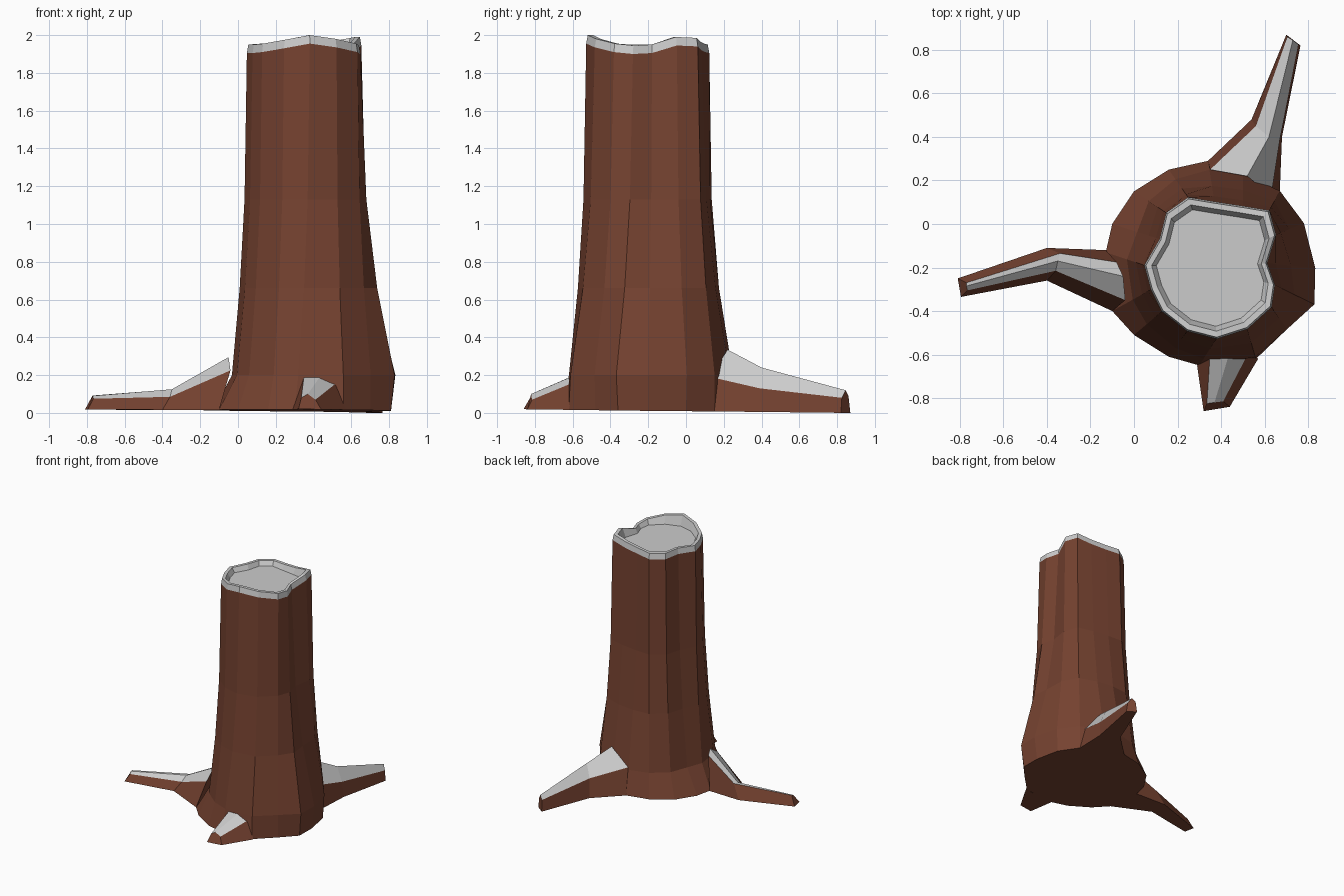
import bpy, bmesh
from mathutils import Vector

if "Cube" in bpy.data.objects:
    bpy.data.objects.remove(bpy.data.objects["Cube"])


def material(name, rgb):
    m = bpy.data.materials.new(name)
    m.diffuse_color = (*rgb, 1)
    m.use_nodes = True
    m.node_tree.nodes["Principled BSDF"].inputs["Base Color"].default_value = m.diffuse_color
    return m


BARK = material("bark", (0.18, 0.055, 0.03))
WOOD = material("cut_wood", (0.8, 0.8, 0.8))


def loft(name, sections, is_wood, end_wood):
    """Closed skin through equal-length loops; is_wood(row, column) picks the material."""
    bm = bmesh.new()
    rows = [[bm.verts.new(p) for p in s] for s in sections]
    n = len(rows[0])
    for i in range(len(rows) - 1):
        for j in range(n):
            k = (j + 1) % n
            f = bm.faces.new((rows[i][j], rows[i][k], rows[i + 1][k], rows[i + 1][j]))
            f.material_index = int(is_wood(i, j))
    bm.faces.new(rows[0])
    bm.faces.new(rows[-1]).material_index = int(end_wood)
    bmesh.ops.recalc_face_normals(bm, faces=bm.faces)
    me = bpy.data.meshes.new(name)
    bm.to_mesh(me)
    bm.free()
    me.materials.append(BARK)
    me.materials.append(WOOD)
    ob = bpy.data.objects.new(name, me)
    bpy.context.collection.objects.link(ob)
    return ob


def ground(x, y):
    # slightly tilted underside
    return Vector((x, y, max(0, 0.012 - 0.004 * x - 0.0105 * y)))


# Trunk: flared base outline and matching ragged top outline
base = [(.77, 0), (.67, .15), (.5, .25), (.34, .29), (.16, .25), (0, .15), (-.1, 0), (-.13, -.13),
        (-.1, -.4), (0, -.51), (.16, -.61), (.3, -.65), (.56, -.62), (.7, -.48), (.81, -.36), (.81, -.2)]
top = [(.65, -.05, 1.99), (.62, .06, 1.985), (.5, .08, 1.965), (.37, .1, 1.955), (.25, .12, 1.95),
       (.15, .05, 1.95), (.12, -.07, 1.955), (.05, -.19, 1.95), (.08, -.3, 1.95), (.13, -.4, 1.955),
       (.245, -.49, 1.975), (.38, -.525, 2.0), (.52, -.48, 1.98), (.63, -.38, 1.955),
       (.645, -.28, 1.945), (.61, -.18, 1.95)]
C = Vector((.36, -.2))


def between(z, flare):
    ring = []
    for b, t in zip(base, top):
        f = flare - .35 * (1 - flare) * 2.5 * (b[0] - .36)
        p = Vector(b).lerp(Vector(t[:2]), f)
        ring.append((p.x, p.y, z))
    return ring


def shrink(scale, z=None, drop=0):
    ring = []
    for t in top:
        p = C + (Vector(t[:2]) - C) * scale
        ring.append((p.x, p.y, t[2] - drop if z is None else z))
    return ring


trunk = [[ground(*b) for b in base], between(.2, .2), between(.66, .6), between(1.13, .85),
         shrink(1.01, drop=.045), shrink(.985), shrink(.9), shrink(.83, z=1.915)]
loft("trunk", trunk, lambda i, j: i >= 4, True)


# Roots: sections of left foot, left shoulder, ridge, right shoulder, right foot
def root(name, sections):
    rows = [[ground(*s[0]), s[1], s[2], s[3], ground(*s[4])] for s in sections]
    loft(name, rows, lambda i, j: j in (1, 2), False)


root("left_root", [
    [(-.13, -.12), (-.08, -.175, .27), (-.05, -.24, .295), (-.04, -.35, .225), (-.1, -.4)],
    [(-.4, -.11), (-.34, -.135, .125), (-.35, -.17, .125), (-.36, -.215, .085), (-.4, -.26)],
    [(-.81, -.25), (-.77, -.27, .092), (-.77, -.285, .09), (-.765, -.305, .075), (-.795, -.335)]])
root("back_root", [
    [(.34, .29), (.35, .25, .22), (.52, .22, .335), (.63, .13, .19), (.67, .15)],
    [(.54, .48), (.56, .45, .15), (.62, .4, .24), (.67, .39, .13), (.68, .4)],
    [(.7, .87), (.705, .86, .09), (.73, .845, .12), (.755, .825, .08), (.765, .82)]])
root("front_root", [
    [(.29, -.65), (.35, -.59, .2), (.44, -.588, .2), (.53, -.585, .165), (.57, -.62)],
    [(.32, -.86), (.335, -.825, .08), (.37, -.82, .1), (.41, -.815, .07), (.44, -.84)]])
